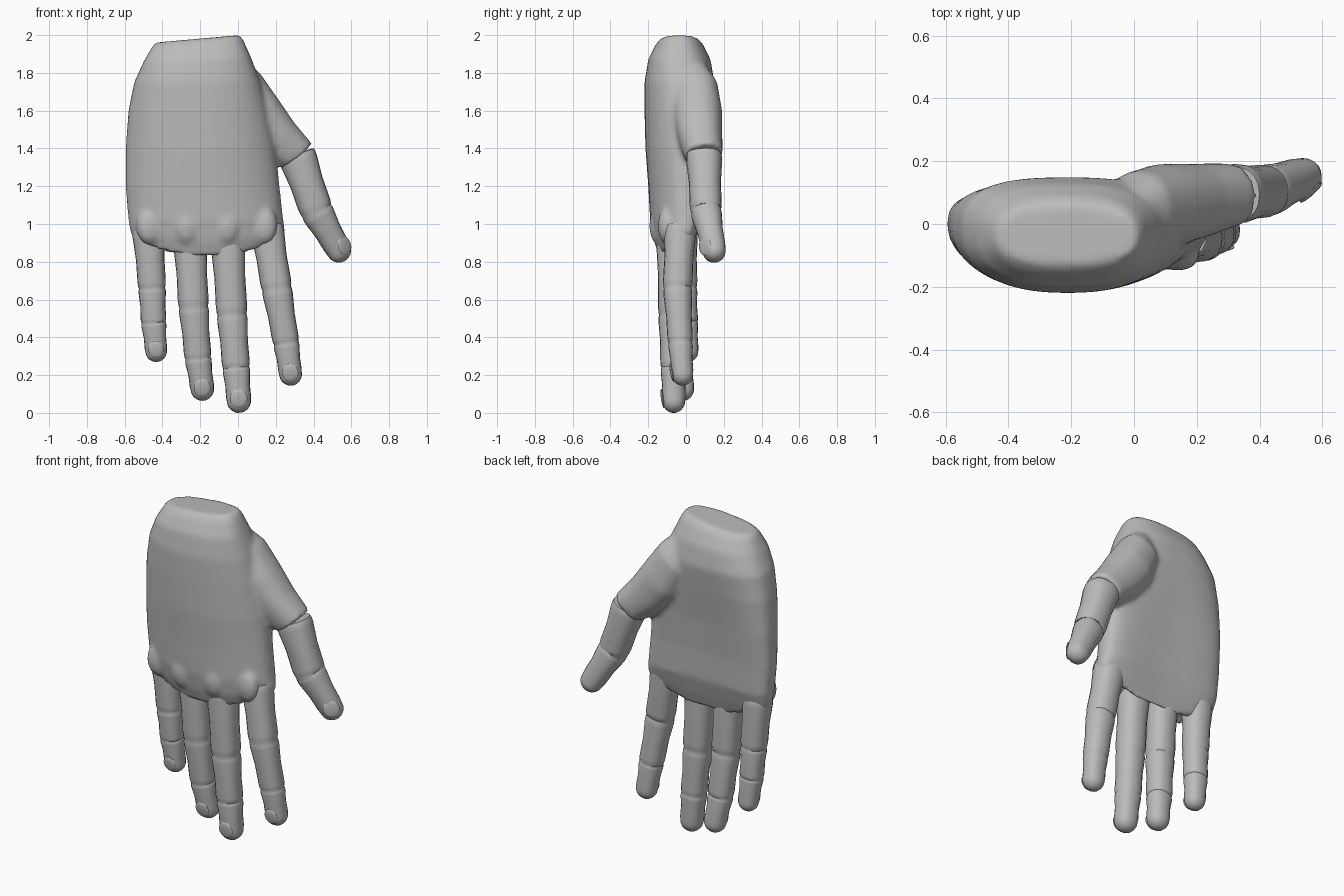
import bpy, bmesh, math
from mathutils import Vector, Matrix

cube = bpy.data.objects.get("Cube")
if cube:
    bpy.data.objects.remove(cube, do_unlink=True)

GREY = (0.5, 0.5, 0.5, 1.0)
mat = bpy.data.materials.new("plain grey")
mat.use_nodes = True
mat.diffuse_color = GREY
mat.node_tree.nodes["Principled BSDF"].inputs["Base Color"].default_value = GREY


def finish(name, bm, angle=40):
    bmesh.ops.recalc_face_normals(bm, faces=bm.faces)
    mesh = bpy.data.meshes.new(name)
    bm.to_mesh(mesh)
    bm.free()
    mesh.materials.append(mat)
    obj = bpy.data.objects.new(name, mesh)
    bpy.context.collection.objects.link(obj)
    bpy.ops.object.select_all(action='DESELECT')
    obj.select_set(True)
    bpy.context.view_layer.objects.active = obj
    bpy.ops.object.shade_smooth_by_angle(angle=math.radians(angle))
    return obj


def oval(count, power):
    """Unit superellipse outline."""
    for i in range(count):
        a = 2 * math.pi * i / count
        c, s = math.cos(a), math.sin(a)
        yield (math.copysign(abs(c) ** (2 / power), c),
               math.copysign(abs(s) ** (2 / power), s))


def loft(bm, rings):
    loops = [[bm.verts.new(p) for p in ring] for ring in rings]
    n = len(loops[0])
    for a, b in zip(loops, loops[1:]):
        for i in range(n):
            j = (i + 1) % n
            bm.faces.new((a[i], a[j], b[j], b[i]))
    bm.faces.new(loops[0])
    bm.faces.new(loops[-1])


def frame(d):
    u = Vector((0, 1, 0)).cross(d).normalized()
    return u, d.cross(u)


def tube_ring(center, d, r, depth=0.95):
    u, v = frame(d)
    return [center + u * (r * x) + v * (r * depth * y) for x, y in oval(20, 2.3)]


# Palm sections: height, left x, right x, front y, rear y, arch, sag, tilt
SECTIONS = [
    (0.82, -0.555, 0.23, -0.14, 0.01, 0.06, 0.10, 0),
    (0.91, -0.570, 0.25, -0.17, 0.04, 0.06, 0.05, 0),
    (1.02, -0.580, 0.24, -0.19, 0.07, 0.06, 0, 0),
    (1.20, -0.595, 0.22, -0.20, 0.08, 0.06, 0, 0),
    (1.40, -0.595, 0.20, -0.215, 0.10, 0.06, 0, 0),
    (1.60, -0.580, 0.16, -0.22, 0.13, 0.04, 0, 0),
    (1.75, -0.550, 0.12, -0.22, 0.15, 0.02, 0, 0),
    (1.87, -0.500, 0.07, -0.20, 0.13, 0, 0, 0.01),
    (1.95, -0.460, 0.03, -0.16, 0.09, 0, 0, 0.02),
    (1.98, -0.440, 0.01, -0.13, 0.06, 0, 0, 0.02),
]
palm = bmesh.new()
rings = []
for z, xl, xr, yf, yb, arch, sag, tilt in SECTIONS:
    cx, hw, cy, hd = (xl + xr) / 2, (xr - xl) / 2, (yf + yb) / 2, (yb - yf) / 2
    rings.append([Vector((cx + hw * x, cy + hd * y + arch * x * x,
                          z + sag * x * x + tilt * x))
                  for x, y in oval(40, 2.5)])
loft(palm, rings)

# Thumb mound, merged into the palm
MOUND = [(-0.03, 0.03, 1.82, 0.08), (0.02, 0.05, 1.72, 0.125),
         (0.10, 0.06, 1.58, 0.14), (0.20, 0.075, 1.46, 0.125),
         (0.31, 0.095, 1.36, 0.105)]
slope = Vector((0.62, 0.12, -0.78)).normalized()
loft(palm, [tube_ring(Vector(p[:3]), slope, p[3], 0.95) for p in MOUND])

# Knuckle swellings, merged into the palm
for x, y in ((-0.47, -0.10), (-0.27, -0.145), (-0.06, -0.145), (0.14, -0.10)):
    m = Matrix.Translation((x, y, 0.99)) @ Matrix.Diagonal((0.07, 0.05, 0.10, 1))
    bmesh.ops.create_uvsphere(palm, u_segments=16, v_segments=10, radius=1, matrix=m)

palm_obj = finish("palm", palm)
merge = palm_obj.modifiers.new("merge", 'REMESH')
merge.mode = 'VOXEL'
merge.voxel_size = 0.015
merge.use_smooth_shade = True
relax = palm_obj.modifiers.new("relax", 'SMOOTH')
relax.factor = 0.5
relax.iterations = 5


# Fingers: tubes with swollen joints, creases and round tips
PROFILE = [(0, 0.95), (0.05, 1.0), (0.13, 1.02), (0.5, 0.96), (0.88, 1.02), (0.96, 1.0)]


def finger(name, joints, nail_side):
    pts = [Vector(j[:3]) for j in joints]
    rad = [j[3] for j in joints]
    tip, r = pts[-1], rad[-1]
    d = (tip - pts[-2]).normalized()
    pts[-1] = tip - d * r
    rings = []
    for i in range(len(pts) - 1):
        direction = (pts[i + 1] - pts[i]).normalized()
        for t, swell in PROFILE:
            size = rad[i] + (rad[i + 1] - rad[i]) * t
            rings.append(tube_ring(pts[i].lerp(pts[i + 1], t), direction, size * swell))
    for k in range(6):
        a = math.radians(16 * k)
        rings.append(tube_ring(pts[-1] + d * (r * math.sin(a)), d, r * math.cos(a)))
    bm = bmesh.new()
    loft(bm, rings)
    finish(name, bm)

    # Nail: thin oval plate resting on the tip
    n = Vector(nail_side)
    n = (n - d * n.dot(d)).normalized()
    center = tip - d * (r * 1.2) + n * (r * 0.92)
    along = (d - n * 0.13).normalized()
    out = (n + d * 0.13).normalized()
    side = along.cross(out)
    m = Matrix((side * r * 0.72, along * r * 0.8, out * 0.009)).transposed().to_4x4()
    bm = bmesh.new()
    bmesh.ops.create_uvsphere(bm, u_segments=20, v_segments=8, radius=1,
                              matrix=Matrix.Translation(center) @ m)
    finish(name + "_nail", bm)


FRONT = (0, -1, 0)
finger("little_finger", [(-0.475, -0.02, 0.97, 0.085), (-0.455, -0.01, 0.66, 0.072),
                         (-0.447, 0.0, 0.48, 0.066), (-0.428, 0.015, 0.27, 0.057)], FRONT)
finger("ring_finger", [(-0.255, -0.06, 0.92, 0.088), (-0.235, -0.055, 0.56, 0.079),
                       (-0.212, -0.035, 0.29, 0.07), (-0.18, -0.01, 0.065, 0.062)], FRONT)
finger("middle_finger", [(-0.055, -0.07, 0.92, 0.09), (-0.032, -0.07, 0.52, 0.08),
                         (-0.01, -0.065, 0.24, 0.072), (0.01, -0.065, 0.0, 0.064)], FRONT)
finger("index_finger", [(0.15, -0.03, 0.99, 0.088), (0.205, -0.045, 0.66, 0.08),
                        (0.255, -0.03, 0.37, 0.068), (0.287, -0.015, 0.145, 0.06)], FRONT)
finger("thumb", [(0.31, 0.095, 1.37, 0.1), (0.415, 0.105, 1.07, 0.086),
                 (0.565, 0.16, 0.805, 0.065)], (0.7, -0.7, 0))
